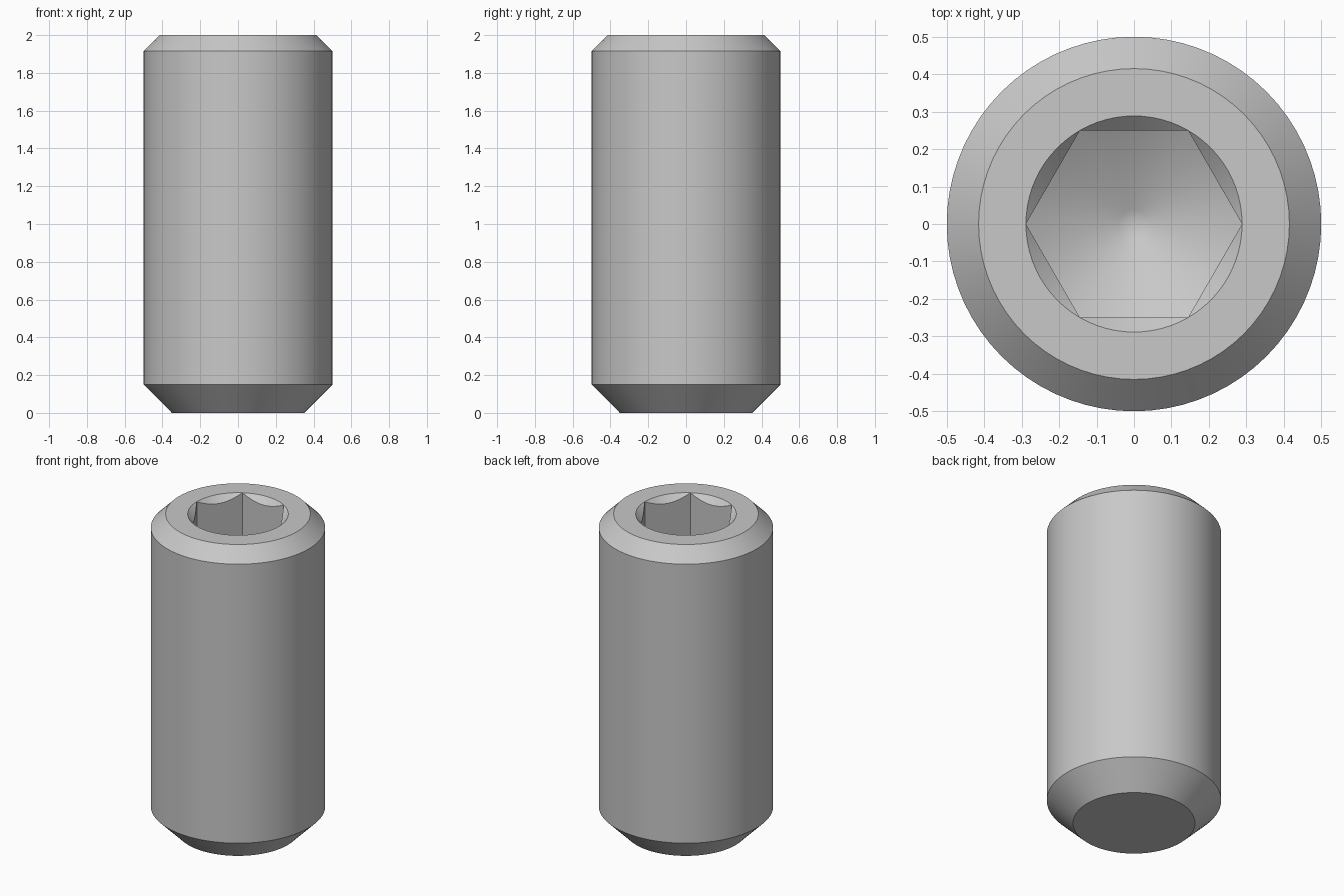
import bpy
import bmesh
from math import cos, sin, tan, pi, radians

cube = bpy.data.objects.get("Cube")
if cube:
    bpy.data.objects.remove(cube, do_unlink=True)

SIDES = 72                        # multiple of six, so hexagon corners get vertices
FLAT = 0.25                       # half the width across the socket flats
CORNER = FLAT / cos(pi / 6)
SOCKET_FLOOR = 1.4                # where the conical floor meets the socket corners
FLOOR_SLOPE = tan(radians(30))


def floor_z(r):
    return SOCKET_FLOOR - (CORNER - r) * FLOOR_SLOPE


def profile(a):
    """Radius and height from the bottom edge, over the top, into the socket."""
    hexagon = FLAT / cos(a % (pi / 3) - pi / 6)
    return [
        (0.35, 0), (0.5, 0.15),               # chamfered point
        (0.5, 1.915), (0.415, 2),             # shank and top chamfer
        (CORNER, 2),                          # flat rim
        (hexagon, 2 - (CORNER - hexagon)),    # countersink
        (hexagon, floor_z(hexagon)),          # socket walls
        (0.04, floor_z(0.04)),                # conical floor
    ]


# Screw body with its hexagonal socket
bm = bmesh.new()
columns = []
for i in range(SIDES):
    a = 2 * pi * (i + 1e-7) / SIDES
    columns.append([bm.verts.new((r * cos(a), r * sin(a), z)) for r, z in profile(a)])

tip = bm.verts.new((0, 0, floor_z(0.04) - 0.008))
for i, col in enumerate(columns):
    nxt = columns[(i + 1) % SIDES]
    for j in range(len(col) - 1):
        bm.faces.new((col[j], nxt[j], nxt[j + 1], col[j + 1]))
    bm.faces.new((col[-1], nxt[-1], tip))
bm.faces.new([col[0] for col in reversed(columns)])

bmesh.ops.remove_doubles(bm, verts=bm.verts, dist=0.0001)
bmesh.ops.recalc_face_normals(bm, faces=bm.faces)
mesh = bpy.data.meshes.new("set_screw")
bm.to_mesh(mesh)
bm.free()
screw = bpy.data.objects.new("set_screw", mesh)
bpy.context.collection.objects.link(screw)

# Plain grey steel
steel = bpy.data.materials.new("grey_steel")
steel.use_nodes = True
colour = (0.58, 0.58, 0.58, 1)
steel.diffuse_color = colour
steel.node_tree.nodes["Principled BSDF"].inputs["Base Color"].default_value = colour
mesh.materials.append(steel)

# Smooth round surfaces, crisp chamfers and socket edges
bpy.ops.object.select_all(action="DESELECT")
screw.select_set(True)
bpy.context.view_layer.objects.active = screw
bpy.ops.object.shade_smooth_by_angle(angle=radians(30))
